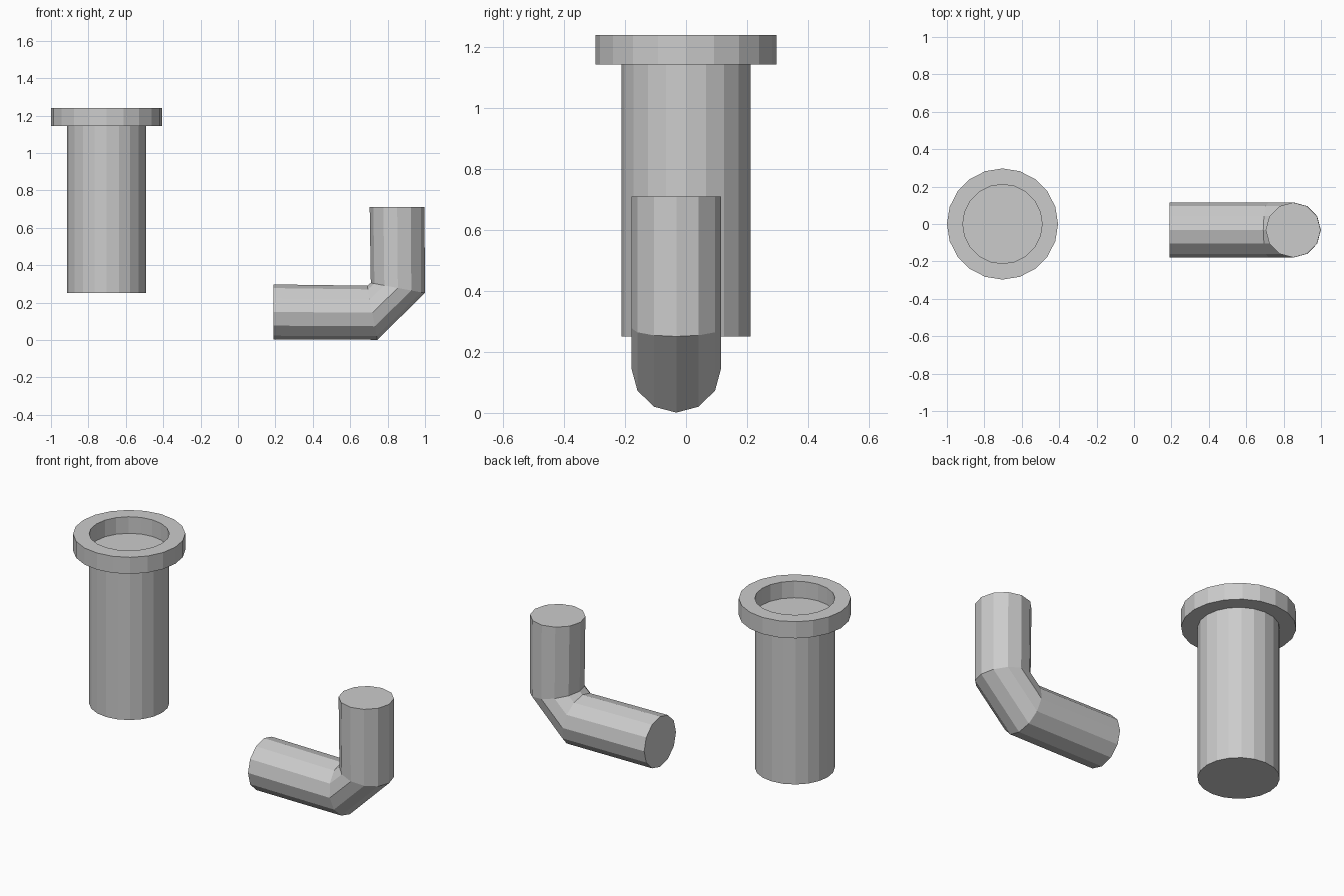
import bpy, bmesh
from math import cos, sin, pi, radians

if "Cube" in bpy.data.objects:
    bpy.data.objects.remove(bpy.data.objects["Cube"])


def loft(name, rings, close=False):
    """Skin equal-sized rings of points; cap the ends or close into a loop."""
    bm = bmesh.new()
    loops = [[bm.verts.new(p) for p in r] for r in rings]
    pairs = list(zip(loops, loops[1:]))
    if close:
        pairs.append((loops[-1], loops[0]))
    else:
        bm.faces.new(loops[0])
        bm.faces.new(loops[-1])
    for a, b in pairs:
        for i in range(len(a)):
            j = (i + 1) % len(a)
            bm.faces.new((a[i], a[j], b[j], b[i]))
    bmesh.ops.recalc_face_normals(bm, faces=bm.faces)
    mesh = bpy.data.meshes.new(name)
    bm.to_mesh(mesh)
    bm.free()
    obj = bpy.data.objects.new(name, mesh)
    bpy.context.collection.objects.link(obj)
    return obj


def circle(x, y, z, r, n, tilt=0):
    """Ring around z, tilted about y by the given degrees (90 faces +x)."""
    t = radians(tilt)
    pts = []
    for i in range(n):
        u, v = r * cos(2 * pi * i / n), r * sin(2 * pi * i / n)
        pts.append((x + u * cos(t), y + v, z - u * sin(t)))
    return pts


# Straight pipe: closed body with an open collar sitting on top
PX = -0.703
loft("pipe_body", [circle(PX, 0, z, 0.212, 20) for z in (0.25, 1.143)])
loft("pipe_collar", [circle(PX, 0, z, r, 20) for z, r in
                     ((1.143, 0.212), (1.143, 0.297), (1.24, 0.297), (1.24, 0.212))],
     close=True)

# Elbow pipe: four rings, with the two middle ones leaning into the bend
EY, R = -0.032, 0.147
loft("elbow_pipe", [
    circle(0.19, EY, 0.15, R, 12, 90),
    circle(0.718, EY, 0.1455, R, 12, 79.4),
    circle(0.8545, EY, 0.278, R, 12, 10.6),
    circle(0.851, EY, 0.71, R, 12, 0),
])
